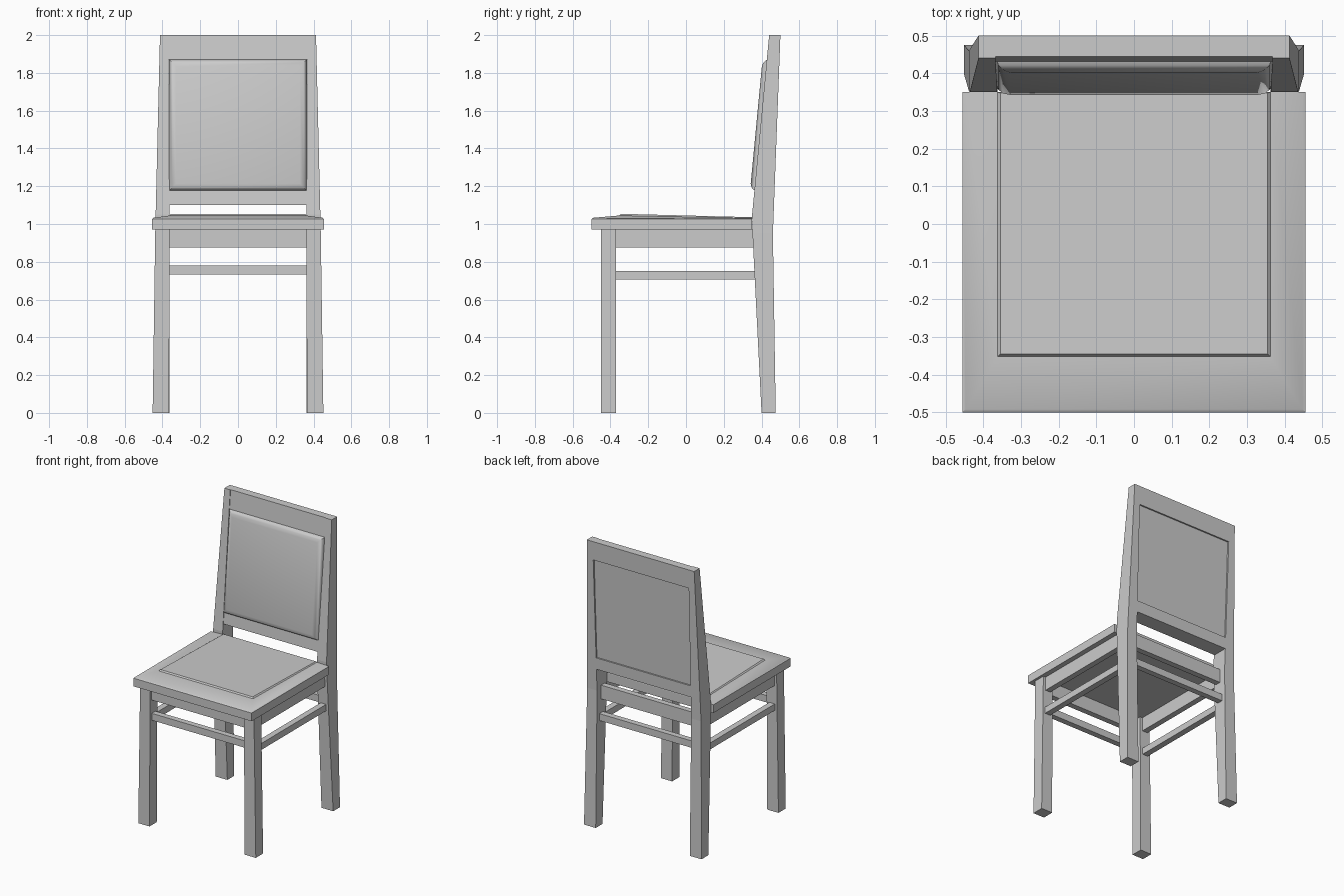
import bpy, bmesh, math

if "Cube" in bpy.data.objects:
    bpy.data.objects.remove(bpy.data.objects["Cube"])


def loft(name, rings, smooth=False):
    """Closed solid through a series of four-cornered rings."""
    bm = bmesh.new()
    vr = [[bm.verts.new(p) for p in r] for r in rings]
    for a, b in zip(vr, vr[1:]):
        for i in range(4):
            j = (i + 1) % 4
            bm.faces.new((a[i], a[j], b[j], b[i]))
    bm.faces.new(vr[0][::-1])
    bm.faces.new(vr[-1])
    bmesh.ops.recalc_face_normals(bm, faces=bm.faces)
    me = bpy.data.meshes.new(name)
    bm.to_mesh(me)
    bm.free()
    ob = bpy.data.objects.new(name, me)
    bpy.context.collection.objects.link(ob)
    if smooth:
        bpy.ops.object.select_all(action='DESELECT')
        ob.select_set(True)
        bpy.context.view_layer.objects.active = ob
        bpy.ops.object.shade_smooth_by_angle(angle=math.radians(35))
    return ob


def rect(x0, x1, y0, y1, z, zb=None):
    """Horizontal rectangle; zb gives the back edge its own height."""
    zb = z if zb is None else zb
    return [(x0, y0, z), (x1, y0, z), (x1, y1, zb), (x0, y1, zb)]


def box(name, x0, x1, y0, y1, z0, z1):
    return loft(name, [rect(x0, x1, y0, y1, z0), rect(x0, x1, y0, y1, z1)])


def mirror_x(ob):
    ob.modifiers.new("mirror", 'MIRROR')


def front(z):  # front face of the leaning back
    return 0.35 + 0.095 * (z - 1.05)


def rear(z):   # rear face of the leaning back
    return 0.46 + 0.038 * (z - 0.95)


# Seat: slab, sloping border, raised upholstered panel
loft("seat", [
    rect(-0.455, 0.455, -0.5, 0.35, 0.97),
    rect(-0.455, 0.455, -0.5, 0.35, 1.027),
    rect(-0.447, 0.447, -0.492, 0.35, 1.033, 1.028),
    rect(-0.362, 0.362, -0.352, 0.35, 1.045, 1.031),
    rect(-0.355, 0.355, -0.345, 0.348, 1.054, 1.036),
], smooth=True)

# Legs; the rear ones continue up as the back posts
mirror_x(loft("front_leg", [rect(0.366, 0.452, -0.45, -0.37, 0),
                            rect(0.361, 0.438, -0.45, -0.37, 0.97)]))
mirror_x(loft("rear_leg_post", [
    rect(0.362, 0.452, 0.40, 0.475, 0),
    rect(0.362, 0.438, 0.352, rear(0.95), 0.95),
    rect(0.363, 0.436, front(1.05), rear(1.05), 1.05),
    rect(0.368, 0.413, front(2), rear(2), 2),
]))

# Aprons under the seat
box("front_apron", -0.365, 0.365, -0.435, -0.395, 0.875, 0.97)
box("rear_apron", -0.365, 0.365, 0.375, 0.415, 0.875, 0.97)
mirror_x(box("side_apron", 0.38, 0.42, -0.37, 0.36, 0.875, 0.97))

# Stretchers
box("front_stretcher", -0.37, 0.37, -0.43, -0.39, 0.732, 0.78)
box("rear_stretcher", -0.365, 0.365, 0.395, 0.435, 0.732, 0.78)
mirror_x(box("side_stretcher", 0.382, 0.424, -0.37, 0.37, 0.705, 0.75))

# Back rails
for name, z0, z1 in (("lower_back_rail", 1.10, 1.18), ("top_rail", 1.87, 2.0)):
    loft(name, [rect(-0.37, 0.37, front(z) + 0.004, rear(z), z) for z in (z0, z1)])


def upright(inset, face, offset):
    """Ring lying on a leaning face of the back."""
    x, lo, hi = 0.366 - inset, 1.176 + inset, 1.872 - inset
    return [(-x, face(lo) + offset, lo), (x, face(lo) + offset, lo),
            (x, face(hi) + offset, hi), (-x, face(hi) + offset, hi)]


# Padded back panel with a rounded front edge
loft("back_cushion", [
    upright(0, rear, -0.010),
    upright(0, front, 0.012),
    upright(0.006, front, -0.006),
    upright(0.018, front, -0.017),
    upright(0.038, front, -0.023),
], smooth=True)
